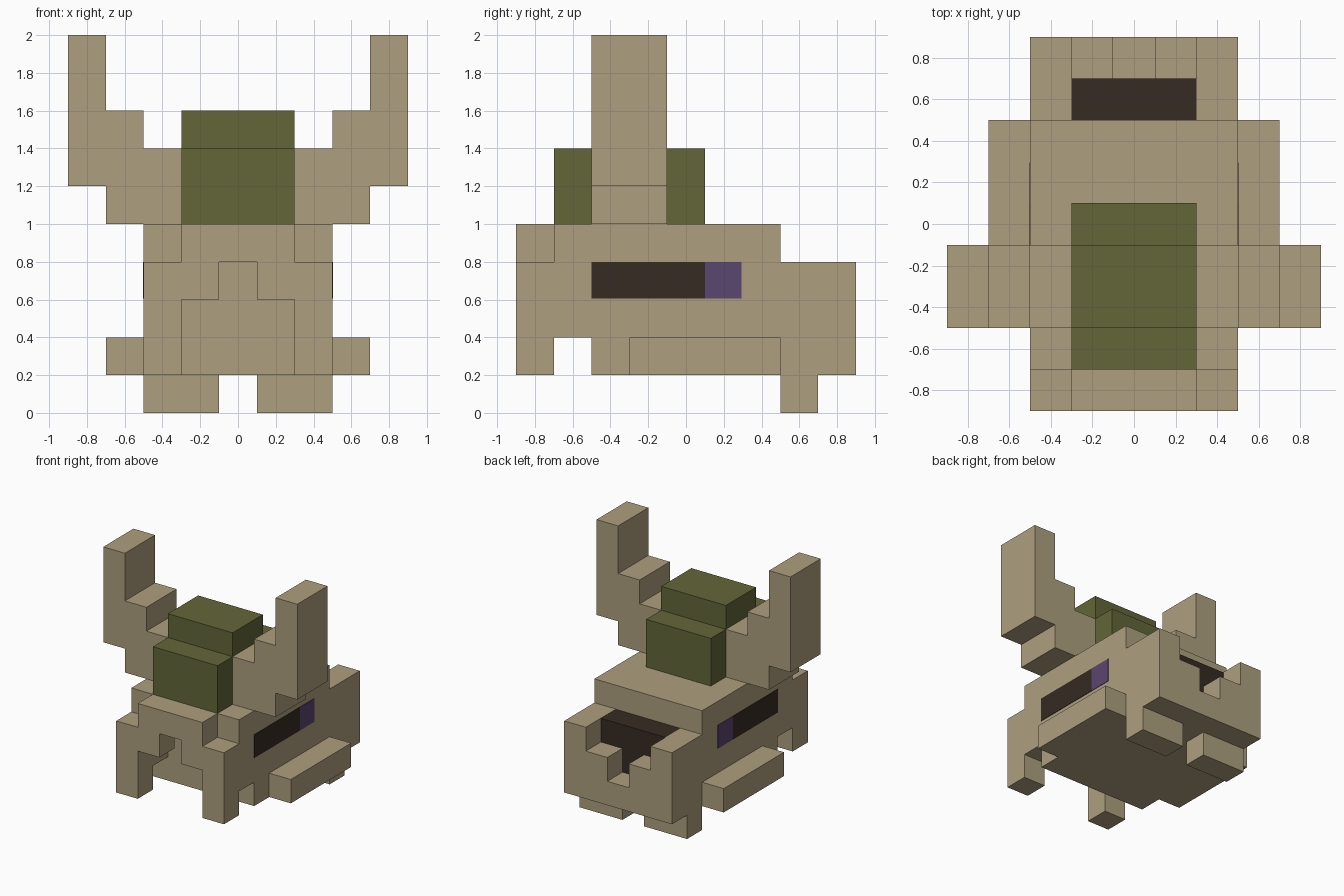
import bpy
import bmesh
from mathutils import Vector

cube = bpy.data.objects.get("Cube")
if cube:
    bpy.data.objects.remove(cube, do_unlink=True)


def material(name, rgb):
    mat = bpy.data.materials.new(name)
    mat.use_nodes = True
    colour = (*rgb, 1)
    mat.diffuse_color = colour
    bsdf = mat.node_tree.nodes["Principled BSDF"]
    bsdf.inputs["Base Color"].default_value = colour
    bsdf.inputs["Roughness"].default_value = 0.9
    return mat


TAN = material("bone tan", (0.42, 0.35, 0.21))
OLIVE = material("moss olive", (0.125, 0.133, 0.041))
DARK = material("dark brown", (0.036, 0.024, 0.016))
PURPLE = material("dusky purple", (0.102, 0.061, 0.162))


def prism(name, outline, axis, start, end, mat):
    """Extrude a 2D outline (x-z for axis 'y', y-z for axis 'x') from start to end."""
    bm = bmesh.new()
    if axis == "y":
        points = [Vector((a, start, b)) for a, b in outline]
        move = Vector((0, end - start, 0))
    else:
        points = [Vector((start, a, b)) for a, b in outline]
        move = Vector((end - start, 0, 0))
    face = bm.faces.new([bm.verts.new(p) for p in points])
    result = bmesh.ops.extrude_face_region(bm, geom=[face])
    moved = [v for v in result["geom"] if isinstance(v, bmesh.types.BMVert)]
    bmesh.ops.translate(bm, verts=moved, vec=move)
    bmesh.ops.recalc_face_normals(bm, faces=bm.faces[:])
    mesh = bpy.data.meshes.new(name)
    bm.to_mesh(mesh)
    bm.free()
    mesh.materials.append(mat)
    obj = bpy.data.objects.new(name, mesh)
    bpy.context.collection.objects.link(obj)
    return obj


def box(name, xs, ys, zs, mat):
    (y0, y1), (z0, z1) = ys, zs
    return prism(name, [(y0, z0), (y1, z0), (y1, z1), (y0, z1)], "x", *xs, mat)


def mirrored(half):
    """Complete a right-half outline with its reflection."""
    return half + [(-a, b) for a, b in reversed(half)]


# Main body and the stepped face with an arched mouth
box("body", (-0.5, 0.5), (-0.5, 0.5), (0.2, 1.0), TAN)
box("brow", (-0.5, 0.5), (-0.7, -0.5), (0.8, 1.0), TAN)
face_half = [(0.1, 0.8), (0.1, 0.6), (0.3, 0.6), (0.3, 0.2),
             (0.5, 0.2), (0.5, 0.8), (0.3, 0.8), (0.3, 1.0)]
prism("face_arch", mirrored(face_half), "y", -0.9, -0.7, TAN)

# Rear section: base, dark core and a wall with a stepped notch
box("rear_base", (-0.3, 0.3), (0.5, 0.7), (0.2, 0.4), TAN)
box("rear_core", (-0.3, 0.3), (0.5, 0.699), (0.4, 0.798), DARK)
wall_half = [(0.1, 0.4), (0.1, 0.6), (0.3, 0.6), (0.3, 0.8),
             (0.5, 0.8), (0.5, 0.2)]
prism("rear_wall", mirrored(wall_half), "y", 0.7, 0.9, TAN)

# Moss cap with a raised middle
cap = [(-0.7, 1.0), (0.1, 1.0), (0.1, 1.4), (-0.1, 1.4),
       (-0.1, 1.6), (-0.5, 1.6), (-0.5, 1.4), (-0.7, 1.4)]
prism("moss_cap", cap, "x", -0.3, 0.3, OLIVE)

# Paired parts
antler = [(0.3, 1.0), (0.7, 1.0), (0.7, 1.2), (0.9, 1.2), (0.9, 2.0),
          (0.7, 2.0), (0.7, 1.6), (0.5, 1.6), (0.5, 1.4), (0.3, 1.4)]
for side, s in (("left", 1), ("right", -1)):
    prism(side + "_antler", [(s * a, b) for a, b in antler], "y", -0.5, -0.1, TAN)
    box(side + "_cheek", (s * 0.3, s * 0.5), (-0.7, -0.5), (0.4, 0.8), TAN)
    box(side + "_haunch", (s * 0.3, s * 0.5), (0.5, 0.7), (0.2, 0.8), TAN)
    box(side + "_side_rail", (s * 0.5, s * 0.7), (-0.3, 0.5), (0.2, 0.4), TAN)
    box(side + "_foot", (s * 0.1, s * 0.5), (0.5, 0.7), (0.0, 0.2), TAN)
    # Thin coloured side panels
    box(side + "_dark_panel", (s * 0.5, s * 0.504), (-0.5, 0.1), (0.605, 0.8), DARK)
    box(side + "_purple_panel", (s * 0.5, s * 0.504), (0.1, 0.295), (0.605, 0.8), PURPLE)
